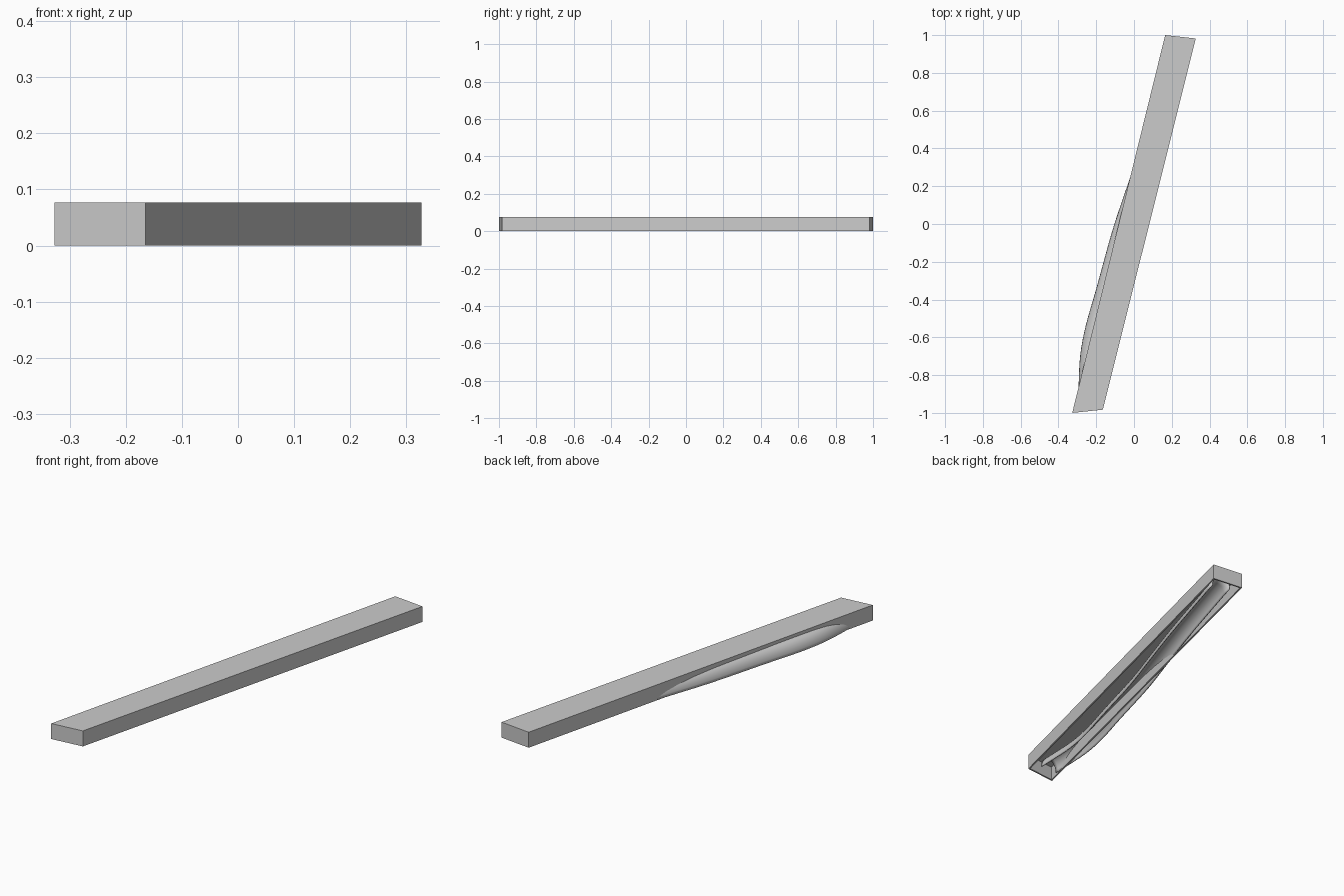
import bpy, bmesh, math
from mathutils import Vector

if "Cube" in bpy.data.objects:
    bpy.data.objects.remove(bpy.data.objects["Cube"])

H = 0.077


def make_object(name, bm, thickness, offset):
    mesh = bpy.data.meshes.new(name)
    bmesh.ops.recalc_face_normals(bm, faces=bm.faces)
    bm.to_mesh(mesh)
    bm.free()
    ob = bpy.data.objects.new(name, mesh)
    bpy.context.collection.objects.link(ob)
    mod = ob.modifiers.new("wall", 'SOLIDIFY')
    mod.thickness = thickness
    mod.offset = offset
    mod.use_even_offset = True
    return ob


# Long slanted cover, open underneath, with thin walls
outline = [(-0.327, -1.0), (-0.165, -0.983), (0.327, 0.982), (0.165, 1.0)]
bm = bmesh.new()
low = [bm.verts.new((x, y, 0)) for x, y in outline]
top = [bm.verts.new((x, y, H)) for x, y in outline]
bm.faces.new(top)
for i in range(4):
    j = (i + 1) % 4
    bm.faces.new((low[i], low[j], top[j], top[i]))
# Normals set before thickening so the walls grow inward
cover = make_object("cover", bm, 0.008, -1)
if cover.data.polygons[0].normal.z < 0:
    cover.data.flip_normals()

# Bowed channel: arched half-pipe that bulges through the left wall
path = [(-0.248, -0.93), (-0.246, -0.85), (-0.238, -0.70), (-0.210, -0.55),
        (-0.153, -0.35), (-0.070, -0.05), (0.003, 0.17), (0.090, 0.43),
        (0.170, 0.69), (0.245, 0.94)]
R, RISE, SIDES = 0.045, 0.058, 14


def spline(p0, p1, p2, p3, t):
    return 0.5 * (2 * p1 + (p2 - p0) * t + (2 * p0 - 5 * p1 + 4 * p2 - p3) * t * t
                  + (3 * p1 - p0 - 3 * p2 + p3) * t ** 3)


pts = [Vector(p) for p in path]
pts = [2 * pts[0] - pts[1]] + pts + [2 * pts[-1] - pts[-2]]
line = [spline(*pts[i:i + 4], k / 4) for i in range(len(pts) - 3) for k in range(4)]
line.append(pts[-2])

bm = bmesh.new()
rings = []
for i, c in enumerate(line):
    d = (line[min(i + 1, len(line) - 1)] - line[max(i - 1, 0)]).normalized()
    side = Vector((d.y, -d.x))
    ring = []
    for k in range(SIDES + 1):
        a = math.pi * k / SIDES
        p = c + side * R * math.cos(a)
        ring.append(bm.verts.new((p.x, p.y, 0.002 + RISE * math.sin(a))))
    rings.append(ring)
for a, b in zip(rings, rings[1:]):
    for k in range(SIDES):
        bm.faces.new((a[k], a[k + 1], b[k + 1], b[k]))
channel = make_object("bowed_channel", bm, 0.004, 0)
bpy.context.view_layer.objects.active = channel
channel.select_set(True)
bpy.ops.object.shade_smooth_by_angle(angle=math.radians(35))
